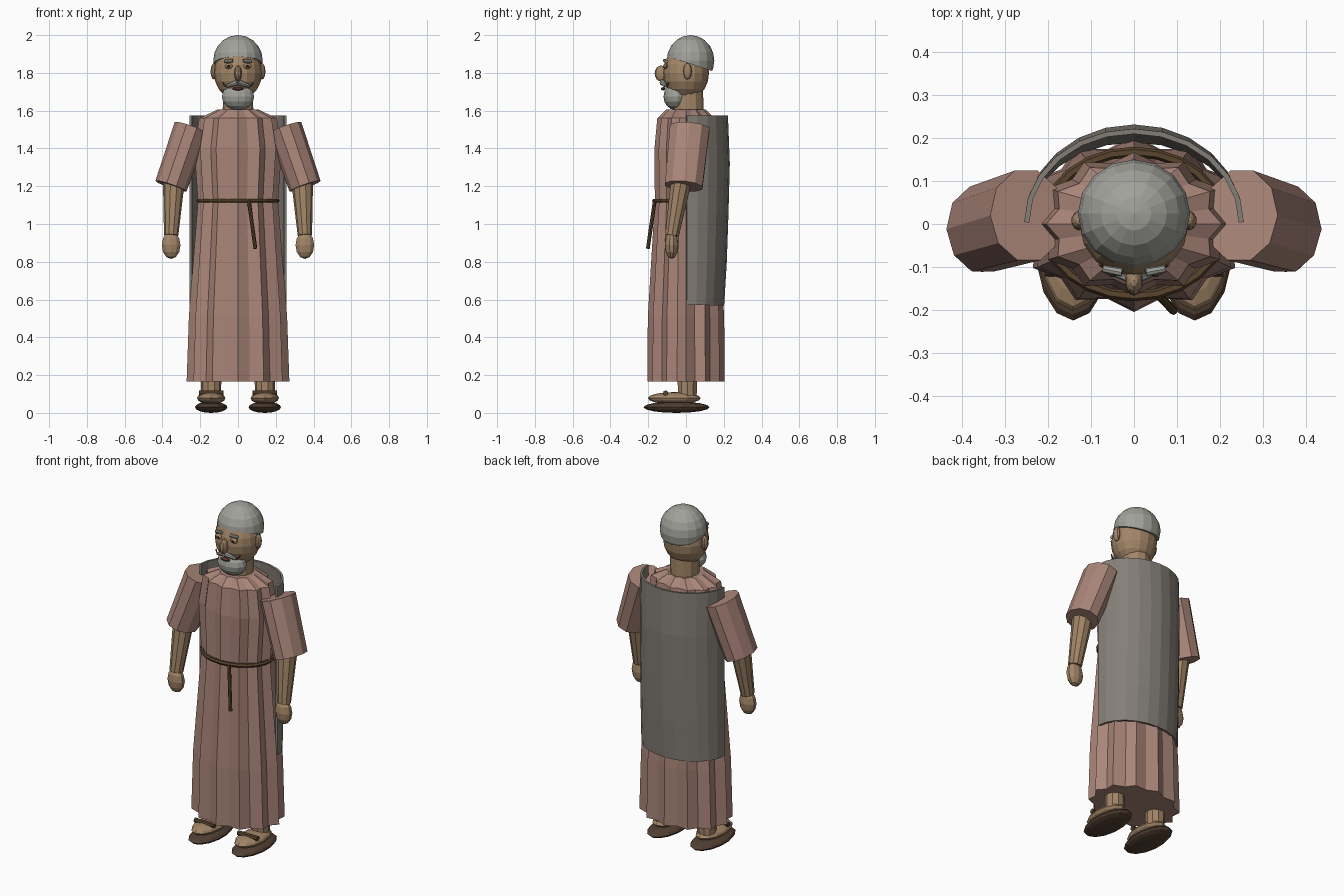
import bpy, bmesh
from math import sin, cos, pi, radians
from mathutils import Vector, Matrix

if "Cube" in bpy.data.objects:
    bpy.data.objects.remove(bpy.data.objects["Cube"])


def material(name, rgb):
    m = bpy.data.materials.new(name)
    m.diffuse_color = (*rgb, 1)
    m.use_nodes = True
    m.node_tree.nodes["Principled BSDF"].inputs["Base Color"].default_value = m.diffuse_color
    return m


ROBE = material("robe_cloth", (0.40, 0.235, 0.19))
CLOAK = material("cloak_cloth", (0.23, 0.21, 0.185))
SKIN = material("skin", (0.36, 0.235, 0.135))
HAIR = material("grey_hair", (0.36, 0.36, 0.33))
LEATHER = material("leather", (0.085, 0.05, 0.032))
CORD = material("cord", (0.10, 0.058, 0.026))
FOLD = material("skin_fold", (0.12, 0.065, 0.03))
LIP = material("lip", (0.13, 0.035, 0.035))
DARK = material("pupil", (0.02, 0.015, 0.01))


def finish(bm, name, mat):
    bmesh.ops.recalc_face_normals(bm, faces=bm.faces)
    me = bpy.data.meshes.new(name)
    bm.to_mesh(me)
    bm.free()
    me.materials.append(mat)
    ob = bpy.data.objects.new(name, me)
    bpy.context.collection.objects.link(ob)
    return ob


def ball(name, mat, loc, radii, seg=12, rings=8, tilt_y=0, tilt_x=0):
    bm = bmesh.new()
    bmesh.ops.create_uvsphere(bm, u_segments=seg, v_segments=rings, radius=1)
    bm.transform(Matrix.Translation(loc) @ Matrix.Rotation(tilt_y, 4, 'Y')
                 @ Matrix.Rotation(tilt_x, 4, 'X') @ Matrix.Diagonal((*radii, 1)))
    return finish(bm, name, mat)


def limb(name, mat, a, b, ra, rb, seg=10, depth=1.0):
    """Tapered cylinder from a to b; depth stretches the section along y."""
    a, b = Vector(a), Vector(b)
    axis = (b - a).normalized()
    side = Vector((0, 1, 0)).cross(axis)
    side = side.normalized() if side.length > 0.01 else Vector((1, 0, 0))
    front = axis.cross(side)
    bm = bmesh.new()
    rings = [[bm.verts.new(c + side * r * cos(t) + front * r * depth * sin(t))
              for t in (2 * pi * i / seg for i in range(seg))]
             for c, r in ((a, ra), (b, rb))]
    for i in range(seg):
        j = (i + 1) % seg
        bm.faces.new((rings[0][i], rings[0][j], rings[1][j], rings[1][i]))
    for r in rings:
        bm.faces.new(r)
    return finish(bm, name, mat)


def tube(name, mat, pts, radius, cyclic=False, seg=6):
    bm = bmesh.new()
    pts = [Vector(p) for p in pts]
    n = len(pts)
    rings = []
    for i, p in enumerate(pts):
        nxt = pts[(i + 1) % n] if cyclic else pts[min(i + 1, n - 1)]
        prv = pts[i - 1] if cyclic else pts[max(i - 1, 0)]
        q = (nxt - prv).to_track_quat('Z', 'Y')
        rings.append([bm.verts.new(p + q @ Vector((cos(k * 2 * pi / seg), sin(k * 2 * pi / seg), 0)) * radius)
                      for k in range(seg)])
    for i in range(n if cyclic else n - 1):
        r, s = rings[i], rings[(i + 1) % n]
        for k in range(seg):
            m = (k + 1) % seg
            bm.faces.new((r[k], r[m], s[m], s[k]))
    if not cyclic:
        bm.faces.new(rings[0])
        bm.faces.new(rings[-1])
    return finish(bm, name, mat)


# Pleated robe: twelve ridges, lofted through (z, x radius, y radius)
bm = bmesh.new()
levels = [(0.165, 0.272, 0.205), (0.51, 0.260, 0.202), (1.12, 0.212, 0.165),
          (1.40, 0.232, 0.167), (1.56, 0.205, 0.152), (1.605, 0.11, 0.105)]
N = 24
loops = []
for z, rx, ry in levels:
    loops.append([bm.verts.new((rx * f * cos(t), ry * f * sin(t), z))
                  for t, f in ((2 * pi * i / N, 0.88 if i % 2 else 1.0) for i in range(N))])
for lo, hi in zip(loops, loops[1:]):
    for i in range(N):
        j = (i + 1) % N
        bm.faces.new((lo[i], lo[j], hi[j], hi[i]))
bm.faces.new(loops[0])
bm.faces.new(loops[-1])
finish(bm, "robe", ROBE)

# Cloak: half-round sheet down the back
bm = bmesh.new()
C = 12
rows = []
for z, rx, ry in [(0.57, 0.25, 0.192), (0.80, 0.25, 0.206), (1.06, 0.25, 0.215),
                  (1.32, 0.25, 0.222), (1.575, 0.25, 0.212)]:
    rows.append([bm.verts.new((rx * cos(pi * i / C), 0.004 + ry * sin(pi * i / C), z))
                 for i in range(C + 1)])
for lo, hi in zip(rows, rows[1:]):
    for i in range(C):
        bm.faces.new((lo[i], lo[i + 1], hi[i + 1], hi[i]))
cloak = finish(bm, "cloak", CLOAK)
mod = cloak.modifiers.new("thickness", 'SOLIDIFY')
mod.thickness = 0.012
mod.offset = 0

# Belt and its hanging end
tube("belt", CORD, [(0.208 * cos(2 * pi * i / 24), 0.168 * sin(2 * pi * i / 24), 1.123)
                    for i in range(24)], 0.012, cyclic=True)
limb("belt_tail", CORD, (0.057, -0.165, 1.125), (0.092, -0.202, 0.87), 0.010, 0.010, seg=8)

# Arms, sandals and face parts on both sides
for s, side in ((-1, "right"), (1, "left")):
    limb(side + "_sleeve", ROBE, (s * 0.248, 0.02, 1.51), (s * 0.355, -0.012, 1.20),
         0.092, 0.087, seg=10, depth=1.2)
    limb(side + "_arm", SKIN, (s * 0.335, -0.01, 1.32), (s * 0.354, -0.074, 0.94), 0.064, 0.038, seg=10)
    ball(side + "_hand", SKIN, (s * 0.354, -0.076, 0.888), (0.052, 0.036, 0.073), 10, 6)

    ball(side + "_sandal_sole", LEATHER, (s * 0.142, -0.05, 0.03), (0.088, 0.175, 0.03), 14, 8)
    ball(side + "_foot", SKIN, (s * 0.142, -0.062, 0.078), (0.075, 0.14, 0.032), 12, 8)
    limb(side + "_ankle", SKIN, (s * 0.142, 0.007, 0.075), (s * 0.142, 0.007, 0.30), 0.052, 0.056, seg=10)
    limb(side + "_sandal_strap", CORD, (s * 0.142 - 0.065, -0.108, 0.105),
         (s * 0.142 + 0.065, -0.108, 0.105), 0.014, 0.014, seg=8)

    ball(side + "_ear", SKIN, (s * 0.128, 0.008, 1.808), (0.018, 0.023, 0.043), 10, 8)
    ball(side + "_eyelid", SKIN, (s * 0.05, -0.108, 1.836), (0.022, 0.013, 0.015), 10, 8)
    ball(side + "_pupil", DARK, (s * 0.05, -0.119, 1.835), (0.009, 0.004, 0.006), 8, 6)
    limb(side + "_eyebrow", HAIR, (s * 0.028, -0.113, 1.865), (s * 0.072, -0.104, 1.86),
         0.010, 0.009, seg=8)
    limb(side + "_moustache", HAIR, (s * 0.002, -0.125, 1.75), (s * 0.06, -0.107, 1.73),
         0.016, 0.008, seg=8)
    tube(side + "_smile_line", FOLD, [(s * 0.058, -0.105, 1.725), (s * 0.072, -0.098, 1.733),
                                      (s * 0.08, -0.094, 1.748)], 0.004)

# Neck, head, nose, mouth and beard
limb("neck", SKIN, (0, 0.012, 1.57), (0, 0.012, 1.72), 0.082, 0.078, seg=12)
ball("head", SKIN, (0, 0.0, 1.80), (0.127, 0.122, 0.145), 16, 10)
ball("nose", SKIN, (0, -0.132, 1.797), (0.021, 0.034, 0.042), 10, 8)
ball("mouth", LIP, (0, -0.120, 1.716), (0.033, 0.012, 0.009), 10, 6)
ball("beard", HAIR, (0, -0.056, 1.674), (0.088, 0.063, 0.07), 14, 8)

# Hair: sphere cut by a plane sloping down to the nape
bm = bmesh.new()
bmesh.ops.create_uvsphere(bm, u_segments=16, v_segments=10, radius=1)
bm.transform(Matrix.Translation((0, 0.024, 1.865)) @ Matrix.Diagonal((0.131, 0.126, 0.135, 1)))
cut = bmesh.ops.bisect_plane(bm, geom=bm.verts[:] + bm.edges[:] + bm.faces[:],
                             plane_co=(0, 0.024, 1.847), plane_no=(0, sin(radians(-18)), -cos(radians(18))),
                             clear_outer=True)
bmesh.ops.holes_fill(bm, edges=[e for e in bm.edges if e.is_boundary])
finish(bm, "hair", HAIR)
